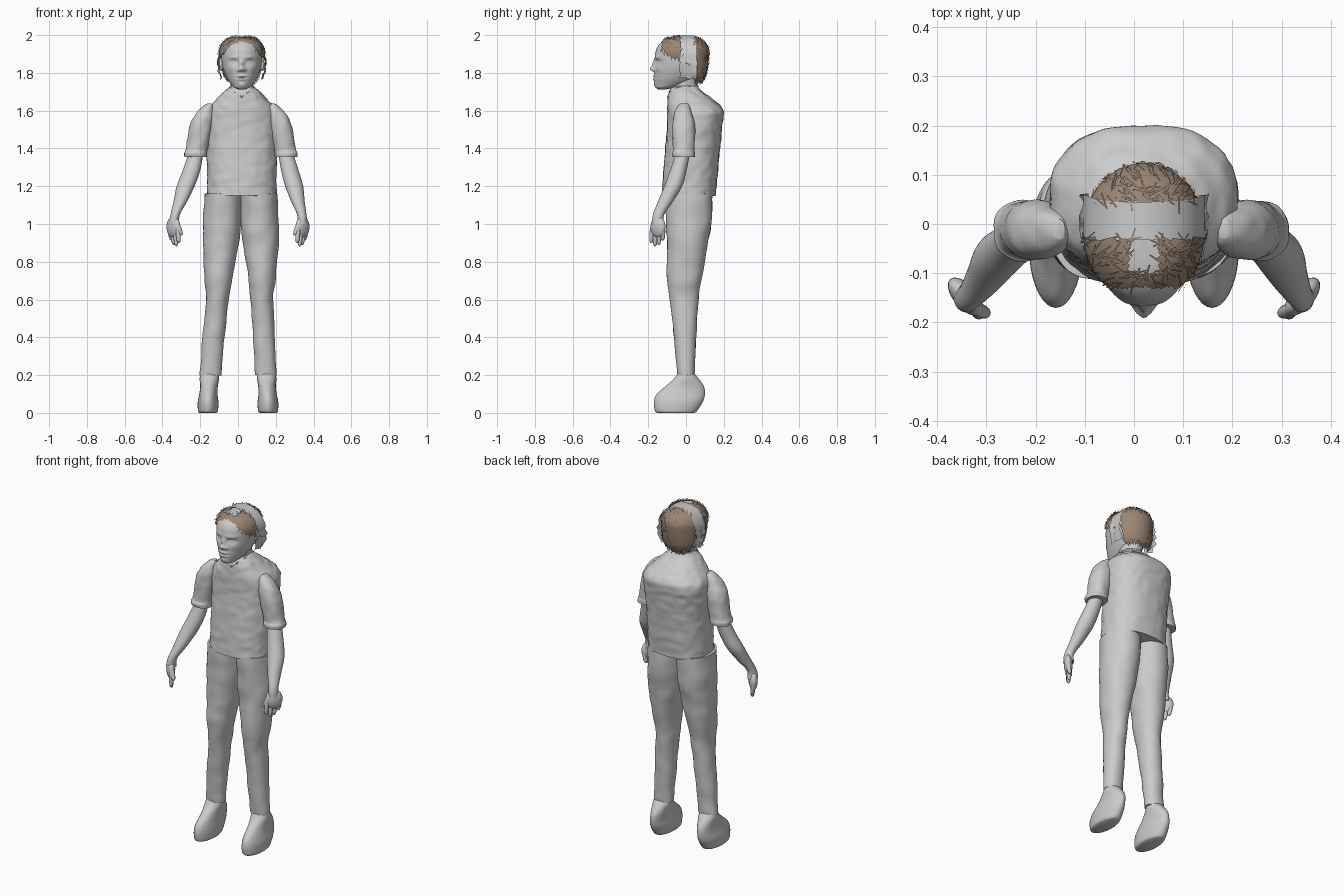
import bpy, bmesh, math, random
from mathutils import Vector, noise

random.seed(4)
if "Cube" in bpy.data.objects:
    bpy.data.objects.remove(bpy.data.objects["Cube"], do_unlink=True)


def material(name, rgb):
    mat = bpy.data.materials.new(name)
    mat.use_nodes = True
    mat.diffuse_color = (*rgb, 1)
    mat.node_tree.nodes["Principled BSDF"].inputs["Base Color"].default_value = (*rgb, 1)
    return mat


GREY = material("pale_grey", (0.6, 0.6, 0.6))
BROWN = material("hair_brown", (0.32, 0.235, 0.175))
MIDDLE = 0.02          # centre line of head and torso


def finish(name, bm, mat, angle=50):
    mesh = bpy.data.meshes.new(name)
    bm.to_mesh(mesh)
    bm.free()
    mesh.materials.append(mat)
    ob = bpy.data.objects.new(name, mesh)
    bpy.context.collection.objects.link(ob)
    bpy.ops.object.select_all(action='DESELECT')
    ob.select_set(True)
    bpy.context.view_layer.objects.active = ob
    bpy.ops.object.shade_smooth_by_angle(angle=math.radians(angle))


def spline(keys, steps):
    """Smooth rows running through the given rows."""
    rows, last = [], len(keys) - 1
    for i in range(last):
        a, b, c, d = (keys[max(0, min(last, i + k))] for k in (-1, 0, 1, 2))
        for j in range(steps):
            t = j / steps
            rows.append([q + t / 2 * (r - p + t * (2 * p - 5 * q + 4 * r - s + t * (3 * (q - r) + s - p)))
                         for p, q, r, s in zip(a, b, c, d)])
    return rows + [list(keys[-1])]


def loft(keys, steps=6, sides=36, power=2.0):
    """Skin rounded sections given as (z, x min, x max, y min, y max)."""
    bm = bmesh.new()
    rings = []
    for z, x0, x1, y0, y1 in spline(keys, steps):
        ring = []
        for k in range(sides):
            a = math.tau * k / sides
            c, s = (math.copysign(abs(f) ** (2 / power), f) for f in (math.cos(a), math.sin(a)))
            ring.append(bm.verts.new(((x0 + x1 + (x1 - x0) * c) / 2, (y0 + y1 + (y1 - y0) * s) / 2, z)))
        rings.append(ring)
    for lower, upper in zip(rings, rings[1:]):
        for k in range(sides):
            n = (k + 1) % sides
            bm.faces.new((lower[k], lower[n], upper[n], upper[k]))
    bm.faces.new(rings[0])
    bm.faces.new(rings[-1])
    bmesh.ops.recalc_face_normals(bm, faces=bm.faces)
    bm.normal_update()
    return bm


def wrinkle(bm, size, depth):
    for v in bm.verts:
        v.co += v.normal * noise.noise(v.co * size) * depth


def centred(keys):
    return [(z, MIDDLE - h, MIDDLE + h, y0, y1) for z, h, y0, y1 in keys]


def sided(keys, side, low, high):
    """Turn inner and outer distances into sections for one side of the body."""
    out = []
    for z, near, far, y0, y1 in keys:
        mid = 0.015 * max(0, min(1, (z - low) / (high - low)))
        xs = sorted((mid + side * near, mid + side * far))
        out.append((z, *xs, y0, y1))
    return out


# Shirt body
bm = loft(centred([(1.15, .184, -.128, .158), (1.25, .183, -.122, .167), (1.4, .185, -.11, .18),
                   (1.52, .192, -.1, .193), (1.6, .185, -.1, .2), (1.65, .145, -.097, .155),
                   (1.7, .095, -.088, .09), (1.73, .06, -.072, .06)]), 9, 64, 2.35)
wrinkle(bm, 28, 0.005)
finish("shirt_body", bm, GREY)

# Thin collar running from the nape down to a point at the front
curve = bpy.data.curves.new("collar", 'CURVE')
curve.dimensions = '3D'
curve.bevel_depth = 0.004
half = [(0, -.096, 1.672), (.035, -.085, 1.7), (.06, -.045, 1.724), (.056, .025, 1.73), (0, .062, 1.73)]
loop = half + [(-x, y, z) for x, y, z in half[-2:0:-1]]
line = curve.splines.new('POLY')
line.points.add(len(loop) - 1)
line.use_cyclic_u = True
for point, (x, y, z) in zip(line.points, loop):
    point.co = (x + MIDDLE, y, z, 1)
curve.materials.append(GREY)
collar = bpy.data.objects.new("collar", curve)
bpy.context.collection.objects.link(collar)
bpy.ops.object.select_all(action='DESELECT')
collar.select_set(True)
bpy.context.view_layer.objects.active = collar
bpy.ops.object.convert(target='MESH')

# Limbs: distances are (z, inner, outer, front, back)
LEG = [(1.16, -.005, .192, -.112, .138), (1.0, -.002, .2, -.105, .133), (.9, .01, .2, -.1, .115),
       (.8, .028, .195, -.1, .1), (.7, .045, .188, -.1, .08), (.6, .057, .177, -.085, .065),
       (.4, .076, .192, -.065, .055), (.2, .09, .203, -.045, .042)]
SHOE = [(0, .115, .205, -.15, .045), (.012, .106, .212, -.165, .06), (.06, .104, .213, -.17, .09),
        (.1, .108, .205, -.155, .1), (.14, .107, .2, -.11, .095), (.18, .1, .203, -.065, .068),
        (.215, .1, .198, -.04, .038)]
SLEEVE = [(1.355, .18, .3, -.073, .047), (1.375, .18, .3, -.075, .048), (1.4, .175, .291, -.068, .045),
          (1.52, .15, .27, -.073, .047), (1.58, .145, .241, -.064, .034),
          (1.62, .146, .205, -.048, .022), (1.637, .155, .178, -.03, .01)]
ARM = [(1.365, .2, .28, -.058, .02), (1.28, .215, .308, -.085, .002), (1.2, .24, .335, -.115, -.02),
       (1.12, .275, .347, -.148, -.068), (1.05, .31, .36, -.175, -.115), (1.0, .312, .367, -.18, -.115)]

for side, word in ((1, "left"), (-1, "right")):
    bm = loft(sided(LEG, side, .2, .9), 8, 44, 2.1)
    wrinkle(bm, 12, 0.005)
    finish(word + "_trouser_leg", bm, GREY)
    finish(word + "_shoe", loft(sided(SHOE, side, 1, 2), 5), GREY)
    bm = loft(sided(SLEEVE, side, 1, 1.3), 6, 36, 2.2)
    wrinkle(bm, 25, 0.004)
    finish(word + "_sleeve", bm, GREY)
    finish(word + "_forearm", loft(sided(ARM, side, 1, 1.3), 6, 28), GREY)

    # Palm set diagonally, four fingers and a thumb
    bm = bmesh.new()
    bmesh.ops.create_uvsphere(bm, u_segments=20, v_segments=14, radius=1)
    across = Vector((side * .66, .75, 0))
    thick = Vector((side * .75, -.66, 0))
    for v in bm.verts:
        x, y, z = v.co
        v.co = Vector((side * .342, -.148, .985)) + across * x * .048 + thick * y * .024
        v.co.z += z * .057
    bmesh.ops.recalc_face_normals(bm, faces=bm.faces)
    finish(word + "_palm", bm, GREY)
    digits = [(.364 - .015 * i, -.12 - .02 * i, .98, .352 - .013 * i, -.124 - .02 * i, tip, .0115)
              for i, tip in enumerate((.912, .888, .882, .9))]
    digits.append((.33, -.168, 1.02, .299, -.182, .94, .014))
    for i, (x, y, top, tx, ty, tip, r) in enumerate(digits):
        keys = []
        for t, w in ((0, .8), (.3, 1), (.6, 1), (.9, .8), (1, .2)):
            px, py = side * (x + (tx - x) * t), y + (ty - y) * t
            keys.append((top + (tip - top) * t, px - r * w, px + r * w, py - r * w, py + r * w))
        name = "_thumb" if i == 4 else "_finger_" + str(i + 1)
        finish(word + name, loft(keys, 3, 12), GREY)

# Neck
finish("neck", loft(centred([(1.62, .075, -.065, .075), (1.7, .06, -.077, .06), (1.82, .063, -.08, .07)])), GREY)

# Head, with the features pushed in and out of the front
bm = loft(centred([(1.712, .015, -.145, -.11), (1.722, .04, -.16, -.06), (1.74, .058, -.165, .01),
                   (1.77, .078, -.168, .06), (1.81, .095, -.166, .09), (1.85, .105, -.164, .105),
                   (1.9, .108, -.163, .108), (1.94, .1, -.15, .1), (1.97, .078, -.12, .07),
                   (1.984, .05, -.09, .04), (1.99, .008, -.03, -.01)]), 11, 128)
FEATURES = [(0, 1.845, .012, .024, .014), (0, 1.821, .016, .013, .02), (.016, 1.815, .01, .009, .009),
            (.042, 1.857, .02, .012, -.013), (.042, 1.855, .012, .007, .009), (.04, 1.883, .026, .009, .005),
            (0, 1.784, .024, .007, .007), (0, 1.766, .02, .007, .007), (0, 1.775, .028, .003, -.006),
            (0, 1.738, .02, .012, .005), (.055, 1.822, .02, .018, .005)]
for v in bm.verts:
    x, y, z = v.co
    front = max(0, min(1, (-.06 - y) / .06))
    for fx, fz, wide, tall, push in FEATURES:
        v.co.y -= front * push * math.exp(-((abs(x - MIDDLE) - fx) / wide) ** 2 - ((z - fz) / tall) ** 2)
finish("head", bm, GREY)

# Ears
for side, word in ((1, "left"), (-1, "right")):
    bm = bmesh.new()
    bmesh.ops.create_uvsphere(bm, u_segments=16, v_segments=12, radius=1)
    for v in bm.verts:
        v.co = (MIDDLE + side * .108 + v.co.x * .012, .005 + v.co.y * .024, 1.845 + v.co.z * .036)
    finish(word + "_ear", bm, GREY)

# Hair shell, open at the face, the front parting and under the pale band
bm = loft(centred([(1.745, .08, -.05, .085), (1.8, .108, -.09, .11), (1.88, .122, -.15, .122),
                   (1.93, .12, -.155, .121), (1.97, .095, -.125, .092), (1.99, .058, -.085, .05),
                   (1.997, .006, -.025, -.01)]), 8, 80)


def bare(co):
    off = co.x - MIDDLE
    if co.y < -.03:
        parting = abs(off) < .03 and co.y > -.1
        hairline = 1.965 - .1 * (off / .12) ** 2 + random.uniform(-.008, .008)
        return parting or co.y < -.13 or co.z < hairline
    return co.y < .045 or co.z < 1.755 + random.uniform(-.012, .012)


bmesh.ops.delete(bm, geom=[f for f in bm.faces if bare(f.calc_center_median())], context='FACES')
roots = [(v.co.copy(), v.normal.copy()) for v in bm.verts]

# Loose strands laid over the shell in mixed directions
for co, normal in random.sample(roots, min(330, len(roots))):
    down = Vector((random.uniform(-.7, .7), random.uniform(-.7, .7), -1))
    along = (down - normal * down.dot(normal)).normalized()
    wide = normal.cross(along) * .0016
    long = along * random.uniform(.016, .028)
    lift = co + normal * random.uniform(.002, .005)
    quad = [lift - long - wide, lift - long + wide, lift + long * .6 + wide, lift + long * .6 - wide]
    for p in quad:
        p.z = min(p.z, 2.0)
    bm.faces.new([bm.verts.new(p) for p in quad])
finish("hair", bm, BROWN)

# Pale band over the crown, widening into ragged side locks
bm = bmesh.new()
path = [(.124 * math.sin(a), 1.872 + .126 * math.cos(a))
        for a in (math.pi / 2 * i / 12 for i in range(-12, 13))]
locks = [(.126, 1.85), (.119, 1.83), (.124, 1.81), (.113, 1.79), (.108, 1.77)]
path = [(-x, z) for x, z in locks[::-1]] + path + locks
rows = []
for x, z in path:
    ragged = .007 if z < 1.88 else 0
    width = .078 + .014 * min(1, abs(x) / .12) ** 4
    rows.append([bm.verts.new((MIDDLE + x + random.uniform(-ragged, ragged),
                               -.033 + width * k / 6 + random.uniform(-ragged, ragged) / 2,
                               z + random.uniform(-ragged, ragged))) for k in range(7)])
for one, two in zip(rows, rows[1:]):
    for k in range(6):
        bm.faces.new((one[k], one[k + 1], two[k + 1], two[k]))
bmesh.ops.recalc_face_normals(bm, faces=bm.faces)
finish("crown_band", bm, GREY)
